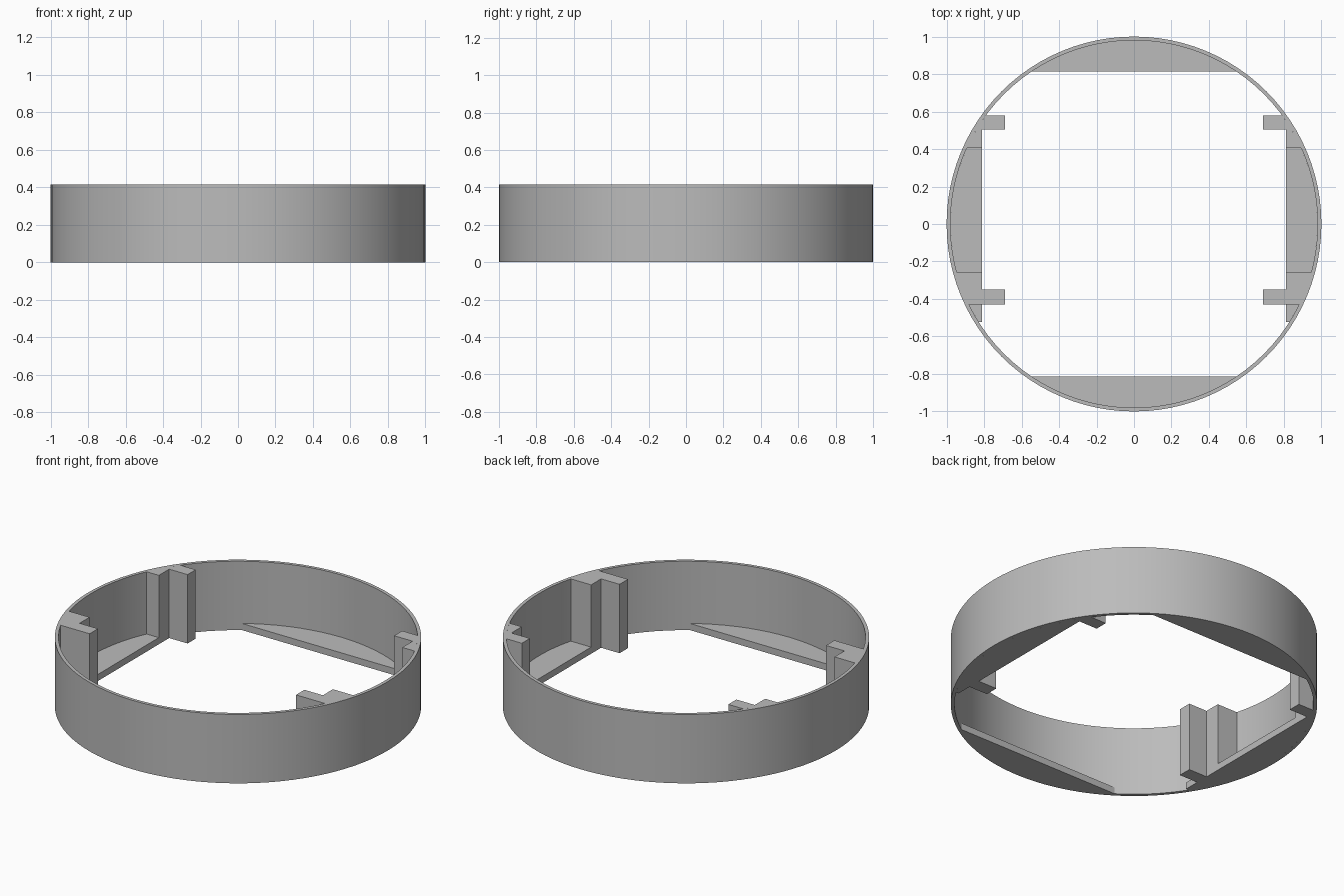
import bpy, bmesh, math

if "Cube" in bpy.data.objects:
    bpy.data.objects.remove(bpy.data.objects["Cube"])

R_OUT, R_IN = 1.0, 0.98
HEIGHT, FLOOR = 0.415, 0.04
SEGMENTS = 96
CHORD = 0.815          # distance from the centre to the straight floor edges

grey = bpy.data.materials.new("grey plastic")
grey.diffuse_color = (0.5, 0.5, 0.5, 1)
grey.use_nodes = True
grey.node_tree.nodes["Principled BSDF"].inputs["Base Color"].default_value = grey.diffuse_color


def finish(name, bm):
    bmesh.ops.recalc_face_normals(bm, faces=bm.faces)
    mesh = bpy.data.meshes.new(name)
    bm.to_mesh(mesh)
    bm.free()
    mesh.materials.append(grey)
    obj = bpy.data.objects.new(name, mesh)
    bpy.context.collection.objects.link(obj)
    return obj


def prism(name, outline, height):
    """Extrude a flat outline upward from the ground."""
    bm = bmesh.new()
    face = bm.faces.new([bm.verts.new((x, y, 0)) for x, y in outline])
    top = bmesh.ops.extrude_face_region(bm, geom=[face])["geom"]
    bmesh.ops.translate(bm, vec=(0, 0, height),
                        verts=[v for v in top if isinstance(v, bmesh.types.BMVert)])
    return finish(name, bm)


def arc(a0, a1):
    """Points along the inside of the wall."""
    n = max(2, round(abs(a1 - a0) / (2 * math.pi / SEGMENTS)))
    return [(R_IN * math.cos(a0 + (a1 - a0) * i / n),
             R_IN * math.sin(a0 + (a1 - a0) * i / n)) for i in range(n + 1)]


def wall_arc(y0, y1):
    """Right-hand stretch of wall between two y positions."""
    return arc(math.asin(y0 / R_IN), math.asin(y1 / R_IN))


# Round outer wall
bm = bmesh.new()
rings = []
for r, z in ((R_OUT, 0), (R_OUT, HEIGHT), (R_IN, HEIGHT), (R_IN, 0)):
    rings.append([bm.verts.new((r * math.cos(2 * math.pi * i / SEGMENTS),
                                r * math.sin(2 * math.pi * i / SEGMENTS), z))
                  for i in range(SEGMENTS)])
for k in range(4):
    a, b = rings[k], rings[(k + 1) % 4]
    for i in range(SEGMENTS):
        j = (i + 1) % SEGMENTS
        bm.faces.new((a[i], a[j], b[j], b[i]))
wall = finish("outer_wall", bm)
bpy.context.view_layer.objects.active = wall
wall.select_set(True)
bpy.ops.object.shade_smooth_by_angle(angle=math.radians(30))

# Front and back floor ledges
half = math.acos(CHORD / R_IN)
for name, mid in (("back_ledge", math.pi / 2), ("front_ledge", -math.pi / 2)):
    prism(name, arc(mid - half, mid + half), FLOOR)

# Side ledges and full-height posts with inward tabs
EDGE, TAB = 0.811, 0.688
for side, s in (("right", 1), ("left", -1)):
    def mirrored(points):
        return [(s * x, y) for x, y in points]

    # Ledge between the posts, and the short end in front of the front post
    prism(side + "_ledge",
          mirrored([(EDGE, -0.255)] + wall_arc(-0.255, 0.405) + [(EDGE, 0.405)]), FLOOR)
    prism(side + "_ledge_end",
          mirrored([(EDGE, -0.523)] + wall_arc(-0.523, -0.43) + [(EDGE, -0.43)]), FLOOR)
    prism(side + "_front_post",
          mirrored([(TAB, -0.43)] + wall_arc(-0.43, -0.255)
                   + [(EDGE, -0.255), (EDGE, -0.35), (TAB, -0.35)]), HEIGHT)
    prism(side + "_back_post",
          mirrored([(EDGE, 0.405)] + wall_arc(0.405, 0.58)
                   + [(TAB, 0.58), (TAB, 0.503), (EDGE, 0.503)]), HEIGHT)
